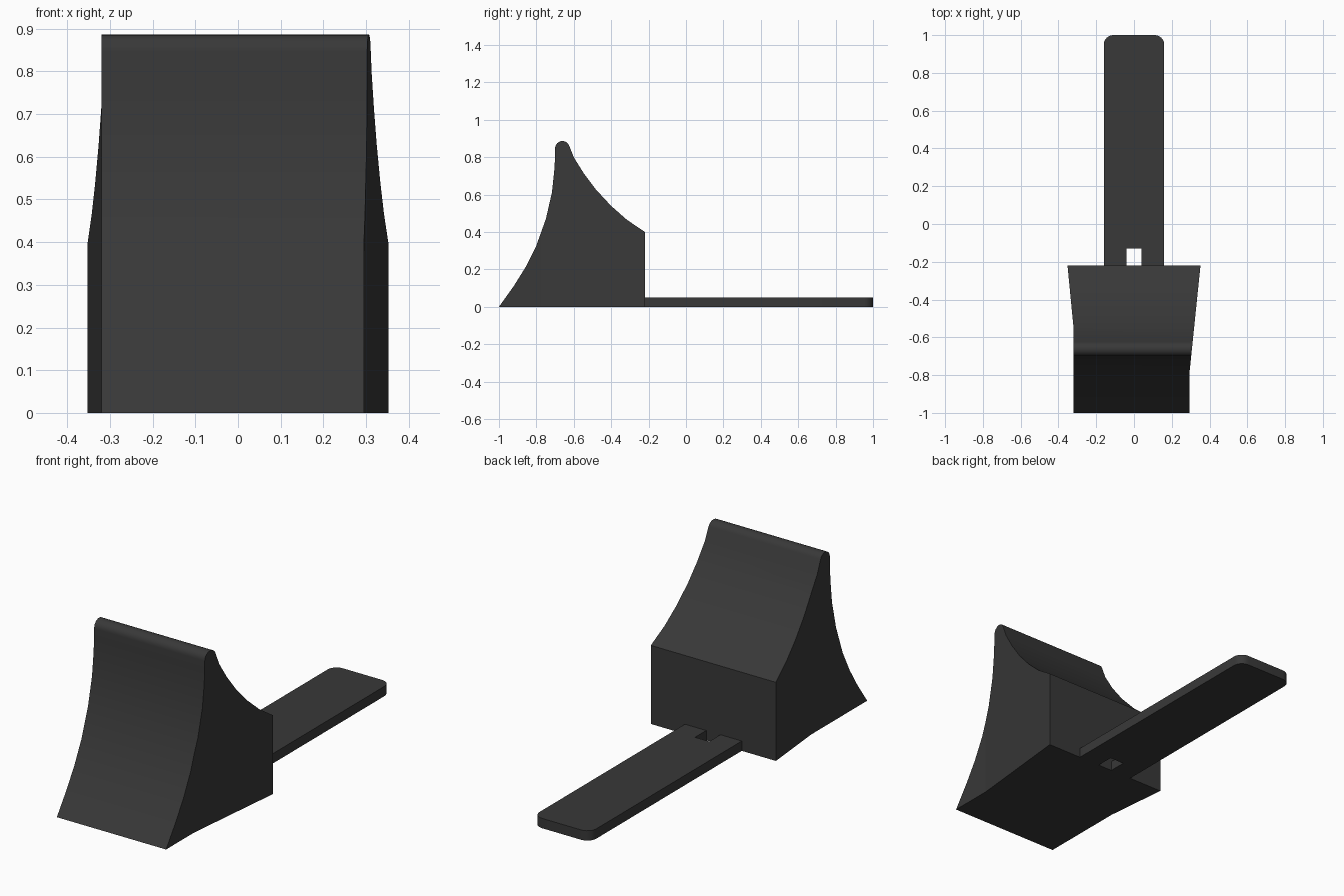
import bpy, bmesh, math

if "Cube" in bpy.data.objects:
    bpy.data.objects.remove(bpy.data.objects["Cube"])

charcoal = bpy.data.materials.new("charcoal")
charcoal.diffuse_color = (0.04, 0.04, 0.04, 1)
charcoal.use_nodes = True
charcoal.node_tree.nodes["Principled BSDF"].inputs["Base Color"].default_value = charcoal.diffuse_color


def prism(name, outline, offset):
    """Extrude a closed 3D outline along an offset vector."""
    bm = bmesh.new()
    face = bm.faces.new([bm.verts.new(p) for p in outline])
    top = bmesh.ops.extrude_face_region(bm, geom=[face])["geom"]
    bmesh.ops.translate(bm, vec=offset,
                        verts=[v for v in top if isinstance(v, bmesh.types.BMVert)])
    bmesh.ops.recalc_face_normals(bm, faces=bm.faces)
    mesh = bpy.data.meshes.new(name)
    bm.to_mesh(mesh)
    bm.free()
    mesh.materials.append(charcoal)
    obj = bpy.data.objects.new(name, mesh)
    bpy.context.collection.objects.link(obj)
    return obj


def arc(cx, cy, r, start, end, steps):
    angles = [math.radians(start + (end - start) * i / steps) for i in range(steps + 1)]
    return [(cx + r * math.cos(a), cy + r * math.sin(a)) for a in angles]


def smooth(obj):
    bpy.ops.object.select_all(action='DESELECT')
    obj.select_set(True)
    bpy.context.view_layer.objects.active = obj
    bpy.ops.object.shade_smooth_by_angle(angle=math.radians(30))


# Wedge body: concave front and back sweeps meeting at a rounded ridge
front = [(-1, 0), (-.92, .112), (-.858, .211), (-.802, .322), (-.749, .47),
         (-.717, .61), (-.705, .72), (-.7, .8)]
ridge = arc(-.661, .847, .039, 180, 25, 10)
back = [(-.599, .797), (-.545, .711), (-.481, .626), (-.401, .54),
        (-.316, .465), (-.22, .4), (-.22, 0)]
body = prism("wedge_body", [(-.5, y, z) for y, z in front + ridge + back], (1, 0, 0))

# Plan shape trims the sides so they flare out toward the back
plan = [(-.32, -1.1), (.295, -1.1), (.295, -.775), (.352, -.22), (.362, -.12),
        (-.362, -.12), (-.352, -.22), (-.32, -.55)]
cutter = prism("plan_cutter", [(x, y, -.1) for x, y in plan], (0, 0, 1.2))
cutter.hide_render = True
mod = body.modifiers.new("plan_trim", 'BOOLEAN')
mod.operation = 'INTERSECT'
mod.solver = 'EXACT'
mod.object = cutter
bpy.context.view_layer.objects.active = body
bpy.ops.object.modifier_apply(modifier=mod.name)
bpy.data.objects.remove(cutter, do_unlink=True)
smooth(body)
for p in body.data.polygons:
    if abs(p.normal.x) > .9:
        p.use_smooth = False

# Flat tongue with rounded far corners and a slot next to the body
tongue_plan = [(-.04, -.22), (-.04, -.13), (.04, -.13), (.04, -.22), (.16, -.22)]
tongue_plan += arc(.11, .95, .05, 0, 90, 6) + arc(-.11, .95, .05, 90, 180, 6)
tongue_plan += [(-.16, -.22)]
tongue = prism("tongue", [(x, y, 0) for x, y in tongue_plan], (0, 0, .05))
smooth(tongue)
